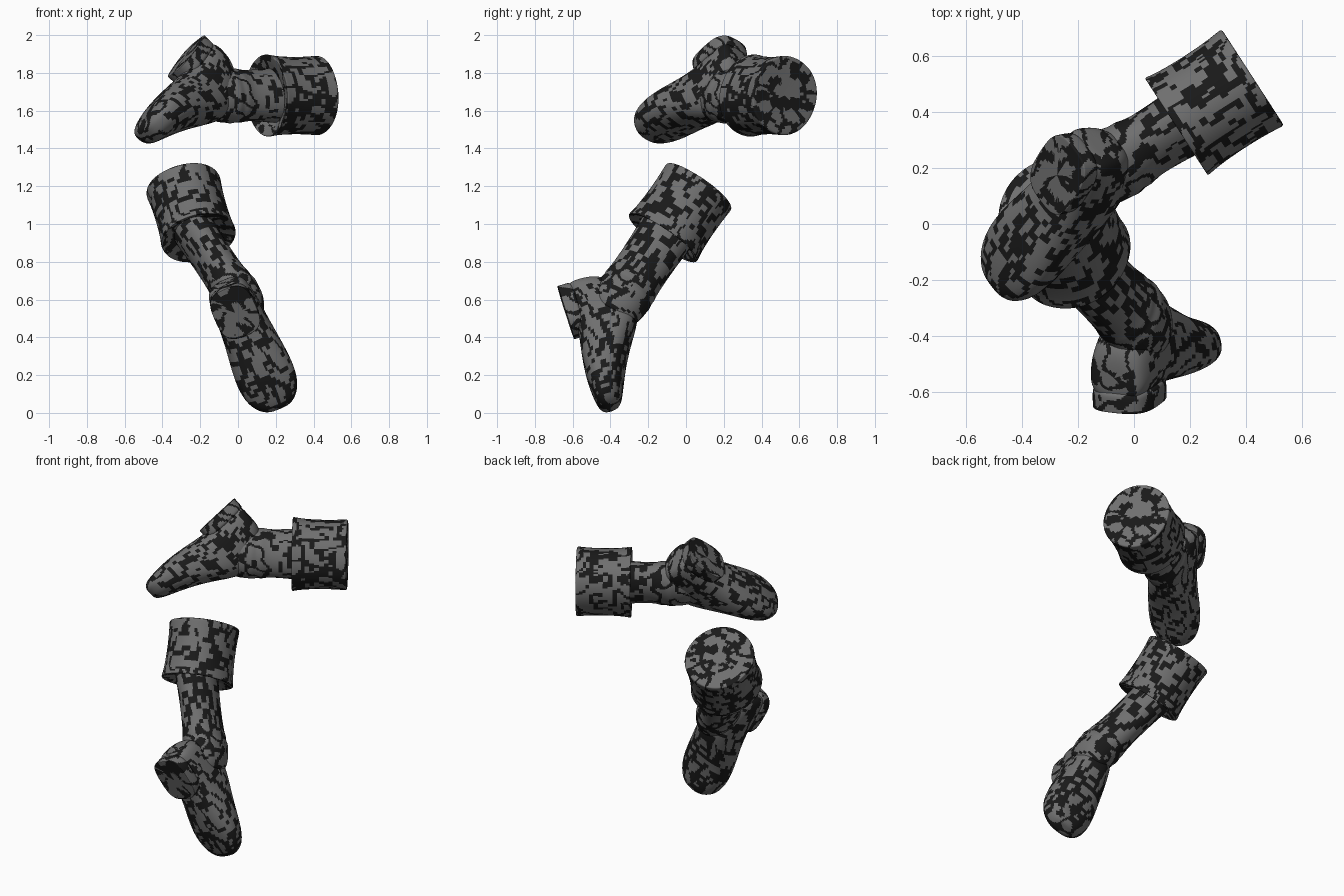
import bpy, bmesh, math
from mathutils import Vector as V, noise

if "Cube" in bpy.data.objects:
    bpy.data.objects.remove(bpy.data.objects["Cube"])

# Two-tone mottled finish
MATS = []
for name, g in (("mottle_black", 0.01), ("mottle_grey", 0.16)):
    m = bpy.data.materials.new(name)
    m.diffuse_color = (g, g, g, 1)
    m.use_nodes = True
    m.node_tree.nodes["Principled BSDF"].inputs["Base Color"].default_value = m.diffuse_color
    MATS.append(m)


def ring(c, a, b, p=1.0, taper=0.0, n=32):
    """Superellipse loop round c with half axes a and b; taper narrows a towards +b."""
    def pw(x):
        return math.copysign(abs(x) ** p, x)
    out = []
    for i in range(n):
        x, y = pw(math.cos(2 * math.pi * i / n)), pw(math.sin(2 * math.pi * i / n))
        out.append(c + a * x * (1 - taper * y) + b * y)
    return out


def loft(name, rings):
    """Skin the rings, smooth the surface and mottle its faces."""
    bm = bmesh.new()
    rows = [[bm.verts.new(p) for p in r] for r in rings]
    for r0, r1 in zip(rows, rows[1:]):
        for i in range(len(r0)):
            j = (i + 1) % len(r0)
            bm.faces.new((r0[i], r0[j], r1[j], r1[i]))
    for r in (rows[0], rows[-1]):
        mid = bm.verts.new(sum((v.co for v in r), V()) / len(r))
        for i in range(len(r)):
            bm.faces.new((r[i], r[(i + 1) % len(r)], mid))
    bmesh.ops.recalc_face_normals(bm, faces=bm.faces)
    src = bpy.data.meshes.new(name)
    bm.to_mesh(src)
    bm.free()
    ob = bpy.data.objects.new(name, src)
    bpy.context.collection.objects.link(ob)
    ob.modifiers.new("smooth", "SUBSURF").levels = 2
    me = bpy.data.meshes.new_from_object(ob.evaluated_get(bpy.context.evaluated_depsgraph_get()))
    ob.modifiers.clear()
    ob.data = me
    me.materials.clear()
    for m in MATS:
        me.materials.append(m)
    for f in me.polygons:
        f.use_smooth = True
        q = f.center * 13
        f.material_index = int(abs(noise.noise(q)) > 0.13 and noise.noise(q * 1.3 + V((7, 3, 1))) > -0.28)
    return ob


def boot(tag, heel, ball, up, ankle, cuff_low, cuff_top):
    heel, ball, up, ankle, cuff_low, cuff_top = map(V, (heel, ball, up, ankle, cuff_low, cuff_top))
    k = (ball - heel).length / 0.47
    f = (ball - heel).normalized()
    n = (up - f * up.dot(f)).normalized()
    s = f.cross(n)

    # Foot: (distance to toe, underside, top, half width)
    foot = [(-.142, .08, .18, .06), (-.135, .04, .23, .09), (-.10, .035, .275, .11), (-.02, .035, .32, .12),
            (.07, .035, .365, .124), (.16, .03, .36, .13), (.25, .015, .305, .142), (.36, .0, .24, .156),
            (.46, -.005, .195, .16), (.55, .0, .16, .142), (.61, .01, .135, .10), (.635, .035, .11, .055)]
    loft(tag + "_foot", [ring(heel + f * t * k + n * (lo + hi) / 2, s * w, n * (hi - lo) / 2, 0.8,
                              0.15 if t < .2 else 0.08) for t, lo, hi, w in foot])

    # Heel block with crisp lower edge
    loft(tag + "_heel", [ring(heel + n * h, f * .142 * q, s * .116 * q, 0.65)
                         for h, q in ((.0, .9), (.0, .98), (.002, 1), (.01, 1), (.05, 1), (.075, .98), (.08, .7))])

    # Leg with wrinkles at the ankle, running up inside the cuff
    u = (cuff_low - ankle).normalized()
    a = (f - u * f.dot(u)).normalized()
    b = u.cross(a)
    L = (cuff_low - ankle).length
    leg = [(-.13, .09, .07), (-.09, .13, .10), (-.03, .15, .122), (.02, .15, .122), (.045, .157, .13),
           (.075, .147, .118), (.10, .153, .122), (.13, .145, .112), (.6 * L, .143, .107),
           (L, .15, .112), (L + .1, .16, .12)]
    loft(tag + "_leg", [ring(ankle + u * d, a * x, b * y) for d, x, y in leg])

    # Folded cuff, flared at the lower edge
    axis = cuff_top - cuff_low
    u = axis.normalized()
    a = (f - u * f.dot(u)).normalized()
    b = u.cross(a)
    cuff = [(.12, .14, .10), (.05, .17, .14), (0, .205, .185), (-.02, .218, .198), (.0, .222, .202), (.12, .212, .194),
            (.5, .205, .19), (.85, .208, .195), (.97, .212, .202), (1.0, .208, .198), (1.0, .19, .18), (.99, .1, .09)]
    loft(tag + "_cuff", [ring(cuff_low + axis * d, a * x, b * y, 0.95) for d, x, y in cuff])


boot("lower_boot", (-.015, -.637, .53), (.16, -.51, .142), (0, .97, .25),
     (.01, -.345, .60), (-.21, -.12, .93), (-.29, .07, 1.20))
boot("upper_boot", (-.275, .175, 1.89), (-.468, -.125, 1.615), (.8, .59, 0),
     (-.09, .20, 1.68), (.155, .35, 1.68), (.425, .525, 1.68))
